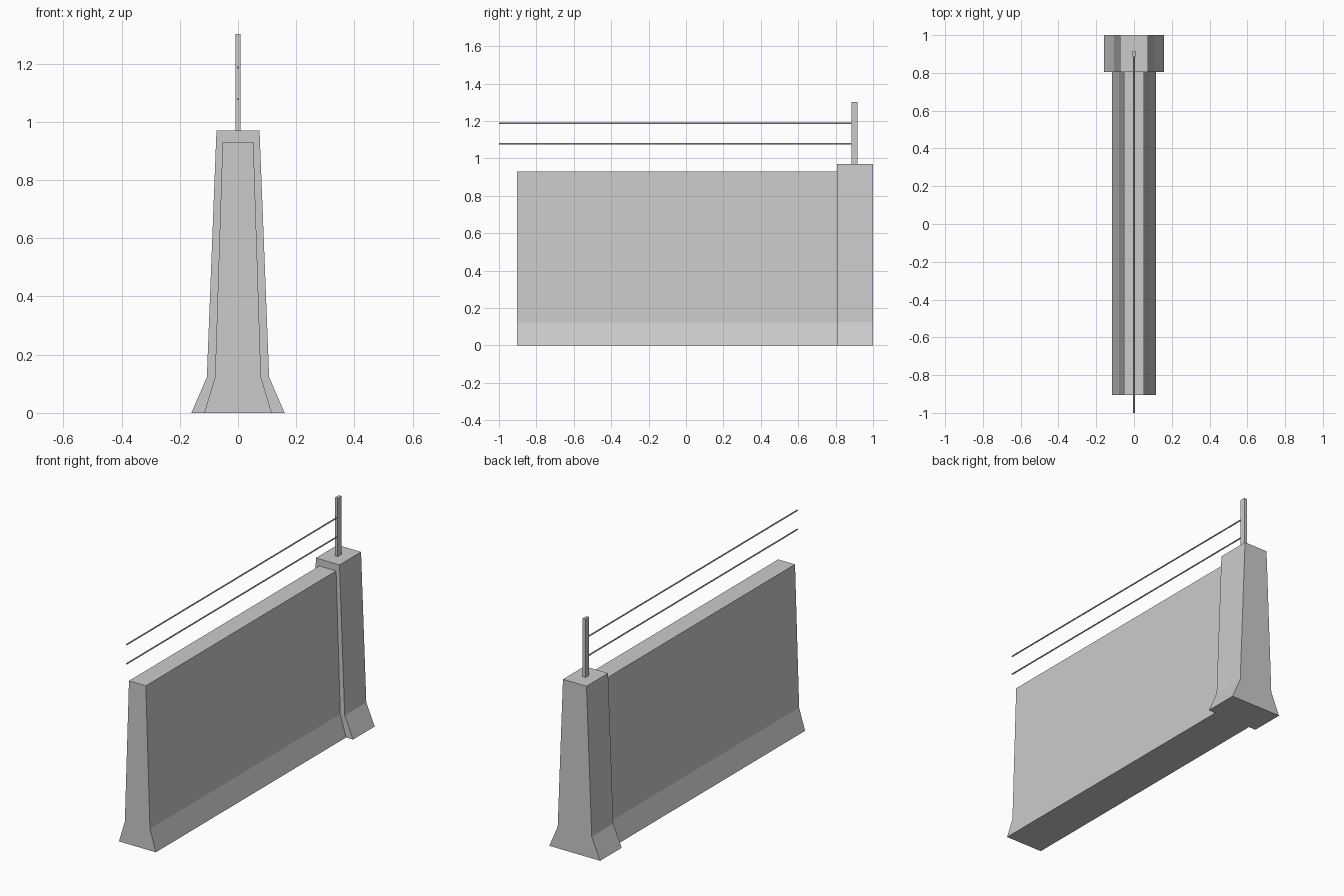
import bpy, bmesh
from mathutils import Matrix

if "Cube" in bpy.data.objects:
    bpy.data.objects.remove(bpy.data.objects["Cube"])


def finish(name, bm):
    bmesh.ops.recalc_face_normals(bm, faces=bm.faces)
    mesh = bpy.data.meshes.new(name)
    bm.to_mesh(mesh)
    bm.free()
    obj = bpy.data.objects.new(name, mesh)
    bpy.context.collection.objects.link(obj)
    return obj


def extrude_profile(name, half, y0, y1):
    """Mirror a half profile of (x, z) points and extrude it along y."""
    outline = half + [(-x, z) for x, z in reversed(half)]
    bm = bmesh.new()
    face = bm.faces.new([bm.verts.new((x, y0, z)) for x, z in outline])
    new = bmesh.ops.extrude_face_region(bm, geom=[face])["geom"]
    verts = [v for v in new if isinstance(v, bmesh.types.BMVert)]
    bmesh.ops.translate(bm, verts=verts, vec=(0, y1 - y0, 0))
    return finish(name, bm)


def rail(name, z, y0, y1, radius=0.004):
    bm = bmesh.new()
    bmesh.ops.create_cone(bm, cap_ends=True, segments=8, radius1=radius,
                          radius2=radius, depth=y1 - y0)
    turn = Matrix.Rotation(1.5707963, 4, 'X')
    bmesh.ops.transform(bm, verts=bm.verts,
                        matrix=Matrix.Translation((0, (y0 + y1) / 2, z)) @ turn)
    return finish(name, bm)


# Concrete barrier wall and the thicker end pier
extrude_profile("barrier_wall", [(0.116, 0), (0.079, 0.123), (0.053, 0.93)], -0.904, 0.806)
extrude_profile("end_pier", [(0.16, 0), (0.107, 0.123), (0.074, 0.97)], 0.806, 1.0)

# Upright rail post on the pier
extrude_profile("rail_post", [(0.0085, 0.97), (0.0085, 1.302)], 0.884, 0.916)

# Two thin rails
for label, z in (("lower_rail", 1.078), ("upper_rail", 1.187)):
    rail(label, z, -1.0, 0.888)
